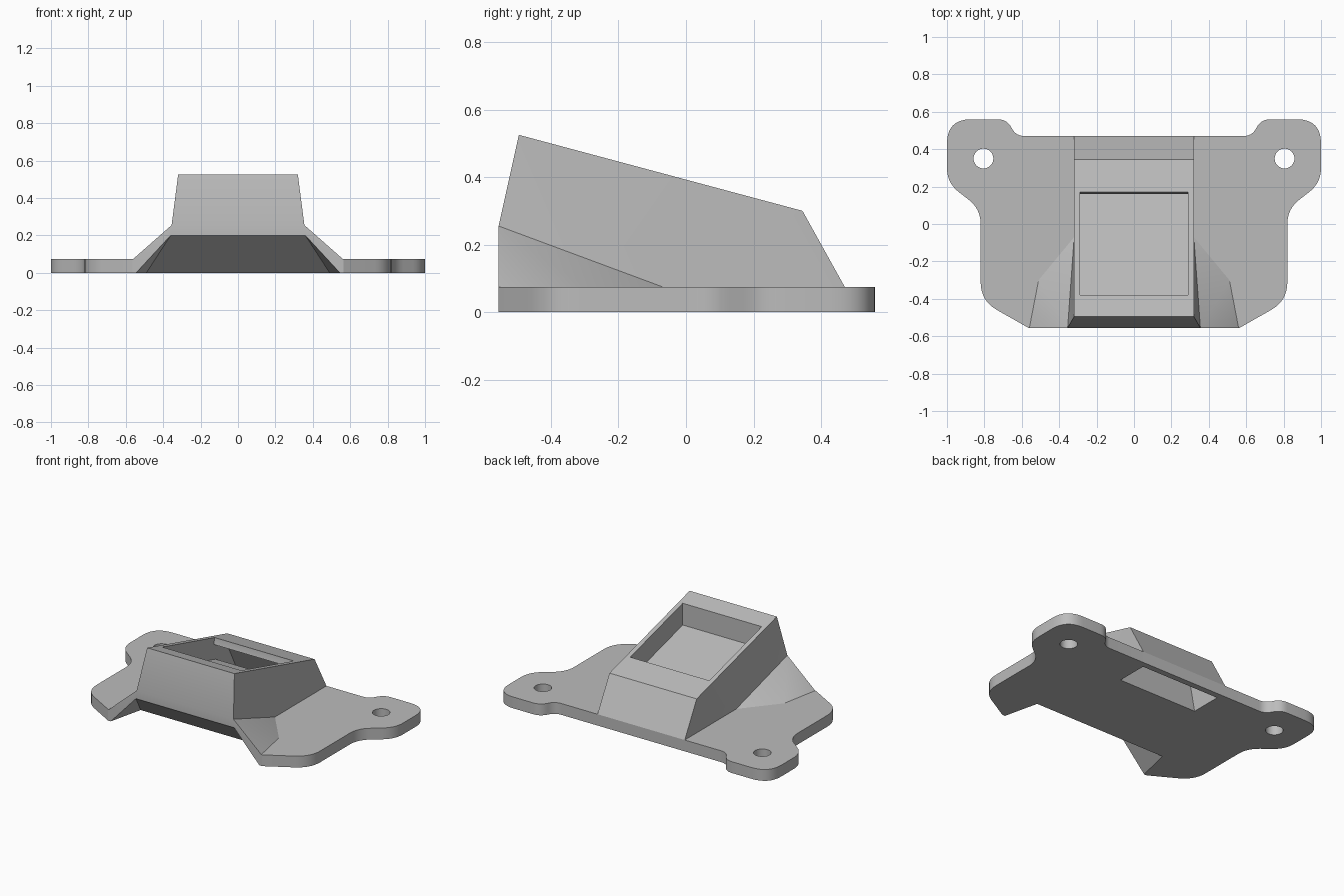
import bpy, bmesh, math
from mathutils import Vector

cube = bpy.data.objects.get("Cube")
if cube:
    bpy.data.objects.remove(cube)

grey = bpy.data.materials.new("light_grey")
grey.use_nodes = True
grey.diffuse_color = (0.5, 0.5, 0.5, 1)
grey.node_tree.nodes["Principled BSDF"].inputs["Base Color"].default_value = (0.5, 0.5, 0.5, 1)

THICK = 0.075
FRONT = -0.555


def finish(name, bm):
    bmesh.ops.recalc_face_normals(bm, faces=bm.faces[:])
    mesh = bpy.data.meshes.new(name)
    bm.to_mesh(mesh)
    bm.free()
    mesh.materials.append(grey)
    obj = bpy.data.objects.new(name, mesh)
    bpy.context.collection.objects.link(obj)
    return obj


def prism(name, points, depth):
    """Extrude a closed planar outline along a vector."""
    bm = bmesh.new()
    face = bm.faces.new([bm.verts.new(p) for p in points])
    new = bmesh.ops.extrude_face_region(bm, geom=[face])["geom"]
    bmesh.ops.translate(bm, vec=depth, verts=[g for g in new if isinstance(g, bmesh.types.BMVert)])
    return finish(name, bm)


def side_prism(name, profile, half):
    return prism(name, [(-half, y, z) for y, z in profile], (2 * half, 0, 0))


def mirrored_hull(name, points):
    """Convex solid around points mirrored in x."""
    bm = bmesh.new()
    for x, y, z in points:
        for s in (-1, 1):
            bm.verts.new((s * x, y, z))
    bmesh.ops.convex_hull(bm, input=bm.verts[:])
    bmesh.ops.delete(bm, geom=[v for v in bm.verts if not v.link_faces], context='VERTS')
    return finish(name, bm)


def rounded(corners, steps=8):
    """Replace each (x, y, reach) corner by a curve; reach 0 stays sharp."""
    out = []
    for i, (x, y, reach) in enumerate(corners):
        p = Vector((x, y))
        if reach == 0:
            out.append(p)
            continue
        a = p + (Vector(corners[i - 1][:2]) - p).normalized() * reach
        b = p + (Vector(corners[i + 1][:2]) - p).normalized() * reach
        for k in range(steps + 1):
            t = k / steps
            out.append(a * (1 - t) ** 2 + p * 2 * t * (1 - t) + b * t ** 2)
    return out


def combine(target, other, operation):
    mod = target.modifiers.new(operation.lower(), 'BOOLEAN')
    mod.operation = operation
    mod.solver = 'EXACT'
    mod.object = other
    bpy.context.view_layer.objects.active = target
    bpy.ops.object.modifier_apply(modifier=mod.name)
    bpy.data.objects.remove(other)


# Base plate with two rounded mounting ears
half = rounded([(0.565, FRONT, 0), (0.82, -0.41, 0.1), (0.82, 0.08, 0.08), (1, 0.22, 0.08),
                (1, 0.56, 0.13), (0.68, 0.56, 0.05), (0.63, 0.47, 0.045), (0.32, 0.47, 0)])
outline = [(p.x, p.y, 0) for p in half] + [(-p.x, p.y, 0) for p in reversed(half)]
bracket = prism("mounting_bracket", outline, (0, 0, THICK))

# Sloped central housing
housing = side_prism("housing", [(-0.54, 0.02), (-0.54, 0.32), (-0.495, 0.525), (0.345, 0.3),
                                 (0.47, THICK), (0.47, 0.02)], 0.32)

# Front face widening toward its lower edge
nose = mirrored_hull("nose", [(0.32, -0.495, 0.525), (0.355, FRONT, 0.255), (0.355, FRONT, 0.1),
                              (0.32, -0.07, THICK), (0.32, -0.07, 0.05)])

# Flared skirts beside the nose
skirt_top = [(0.355, FRONT, 0.255), (0.32, -0.07, THICK), (0.51, -0.3, THICK), (0.565, FRONT, 0.07)]
skirt = mirrored_hull("skirt", skirt_top + [(x, y, 0) for x, y, z in skirt_top[1:]])

for part in (housing, nose, skirt):
    combine(bracket, part, 'UNION')

# Wedge relief under the front edge
relief = mirrored_hull("relief_cutter", [
    (0.36, FRONT, 0.2), (0.36, -0.8, 0.2), (0.545, FRONT, 0), (0.545, -0.8, 0), (0.49, -0.32, 0),
    (0.545, FRONT, -0.1), (0.545, -0.8, -0.1), (0.49, -0.32, -0.1)])

# Recess in the sloped top, passing down to a slot in the underside
passage = side_prism("passage_cutter", [
    (-0.38, 0.7), (-0.38, 0.35), (0.18, 0.2), (0.22, 0), (0.22, -0.1), (0.43, -0.1),
    (0.43, 0), (0.29, 0.27), (0.16, 0.305), (0.17, 0.345), (0.17, 0.7)], 0.29)

# Screw holes
cutters = [relief, passage]
for s in (-1, 1):
    ring = [(s * 0.805 + 0.053 * math.cos(a), 0.35 + 0.053 * math.sin(a), -0.1)
            for a in (math.tau * k / 32 for k in range(32))]
    cutters.append(prism("screw_hole_cutter", ring, (0, 0, 0.3)))

for cutter in cutters:
    combine(bracket, cutter, 'DIFFERENCE')

bpy.ops.object.select_all(action='DESELECT')
bracket.select_set(True)
bpy.context.view_layer.objects.active = bracket
bpy.ops.object.shade_smooth_by_angle(angle=math.radians(20))
